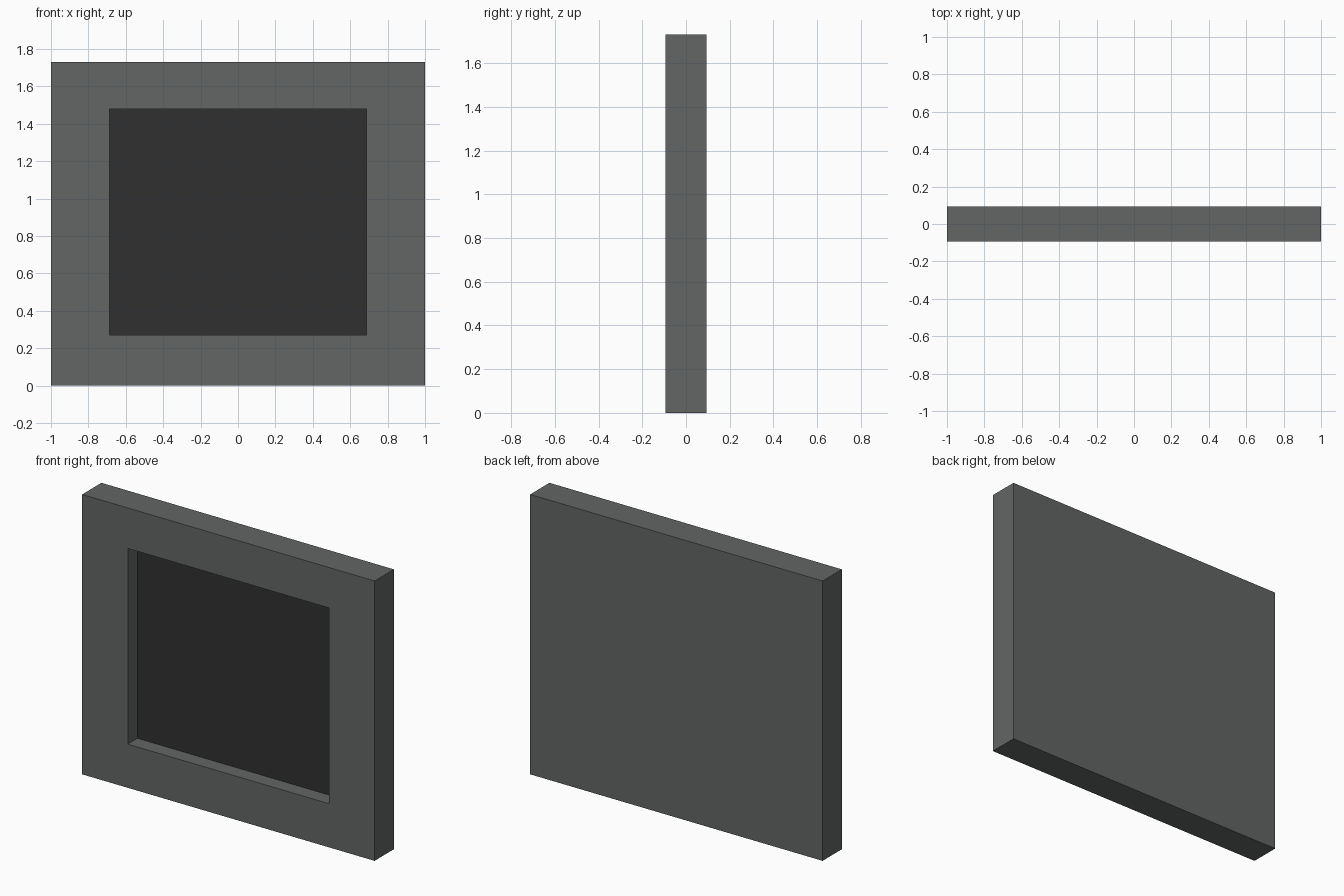
import bpy, bmesh
from mathutils import Vector

if "Cube" in bpy.data.objects:
    bpy.data.objects.remove(bpy.data.objects["Cube"])

W, H, D = 1.0, 1.73, 0.094        # half width, height, half depth
HX, Z0, Z1 = 0.688, 0.27, 1.48    # recess half width, bottom, top
RECESS_Y = 0.0                    # depth of the recessed panel


def material(name, rgb):
    m = bpy.data.materials.new(name)
    m.diffuse_color = (*rgb, 1)
    m.use_nodes = True
    m.node_tree.nodes["Principled BSDF"].inputs["Base Color"].default_value = m.diffuse_color
    return m


grey = material("slate grey", (0.125, 0.133, 0.133))
dark = material("charcoal", (0.03, 0.03, 0.03))

# Solid slab
bm = bmesh.new()
bmesh.ops.create_cube(bm, size=1)
for v in bm.verts:
    v.co = Vector((v.co.x * 2 * W, v.co.y * 2 * D, (v.co.z + 0.5) * H))
bm.normal_update()

# Opening inset in the front face
front = min(bm.faces, key=lambda f: f.calc_center_median().y)
bmesh.ops.inset_region(bm, faces=[front], thickness=0.2)
for v in front.verts:
    v.co.x = HX if v.co.x > 0 else -HX
    v.co.z = Z1 if v.co.z > H / 2 else Z0

# Push the opening back into a recess with a dark panel
panel = bmesh.ops.extrude_discrete_faces(bm, faces=[front])["faces"][0]
for v in panel.verts:
    v.co.y = RECESS_Y
panel.material_index = 1
bmesh.ops.recalc_face_normals(bm, faces=bm.faces)

mesh = bpy.data.meshes.new("recessed_frame")
bm.to_mesh(mesh)
bm.free()
mesh.materials.append(grey)
mesh.materials.append(dark)
frame = bpy.data.objects.new("recessed_frame", mesh)
bpy.context.collection.objects.link(frame)
